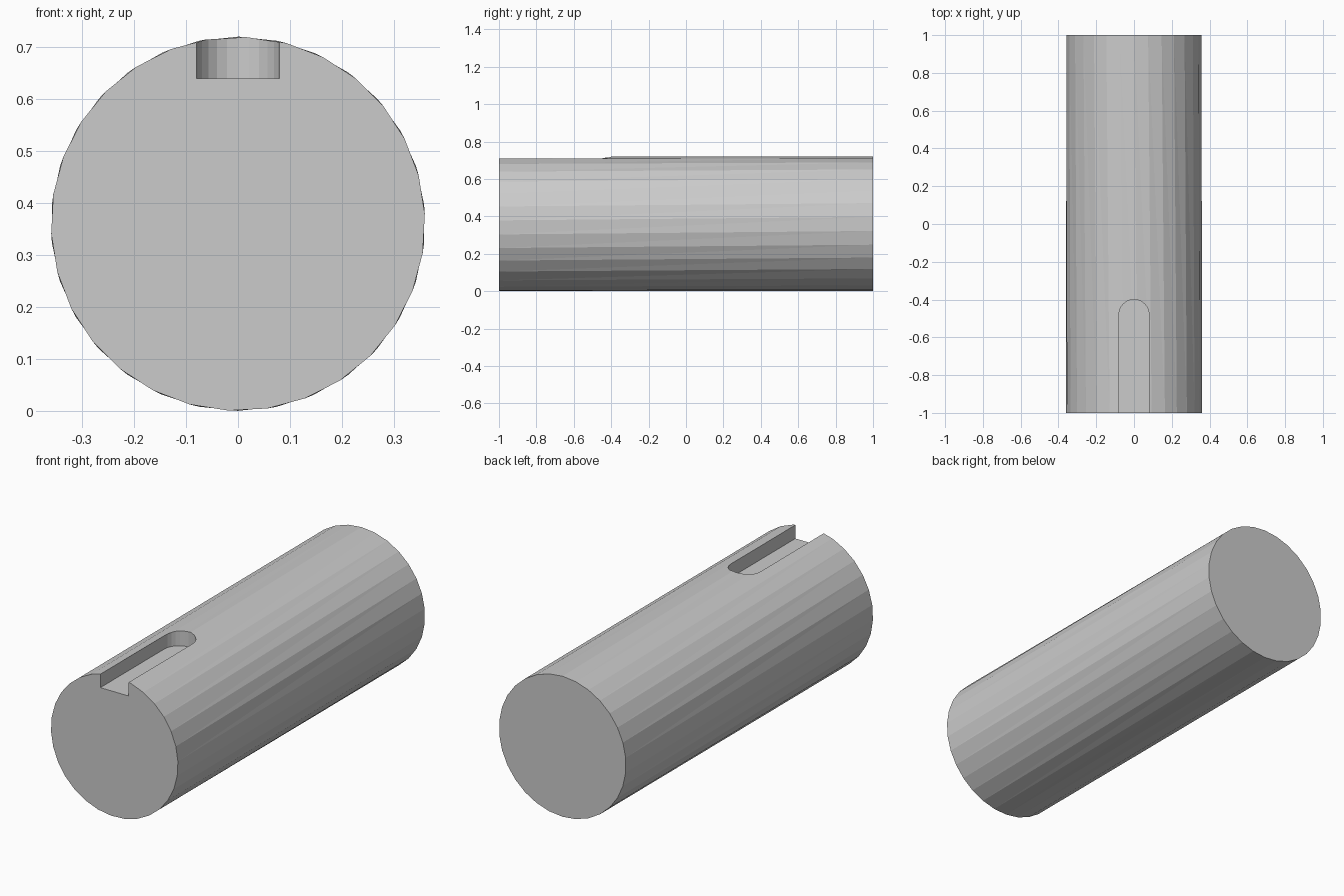
import bpy
import bmesh
from math import sin, cos, pi, radians

if "Cube" in bpy.data.objects:
    bpy.data.objects.remove(bpy.data.objects["Cube"])

RADIUS, HALF, SIDES = 0.36, 1.0, 30
SLOT_R, SLOT_FLOOR, SLOT_END = 0.08, 0.64, -0.48

steel = bpy.data.materials.new("plain grey")
steel.use_nodes = True
grey = (0.6, 0.6, 0.6, 1)
steel.diffuse_color = grey
steel.node_tree.nodes["Principled BSDF"].inputs["Base Color"].default_value = grey


def loft(name, start, end):
    """Closed solid between two matching rings of points."""
    bm = bmesh.new()
    a = [bm.verts.new(p) for p in start]
    b = [bm.verts.new(p) for p in end]
    n = len(a)
    bm.faces.new(a)
    bm.faces.new(b)
    for i in range(n):
        j = (i + 1) % n
        # split each side so a slight twist stays in flat facets
        bm.faces.new((a[i], a[j], b[j]))
        bm.faces.new((a[i], b[j], b[i]))
    bmesh.ops.recalc_face_normals(bm, faces=bm.faces)
    mesh = bpy.data.meshes.new(name)
    bm.to_mesh(mesh)
    bm.free()
    mesh.materials.append(steel)
    obj = bpy.data.objects.new(name, mesh)
    bpy.context.collection.objects.link(obj)
    return obj


def ring(y, turn):
    angles = [2 * pi * i / SIDES + radians(turn) for i in range(SIDES)]
    return [(RADIUS * cos(t), y, RADIUS + RADIUS * sin(t)) for t in angles]


# Round shaft, with facets turned slightly from end to end
shaft = loft("shaft", ring(-HALF, 3), ring(HALF, 6))

# Keyway cutter: round at the inner end, open through the front
outline = [(SLOT_R, -1.2)]
outline += [(SLOT_R * cos(pi * i / 12), SLOT_END + SLOT_R * sin(pi * i / 12))
            for i in range(13)]
outline += [(-SLOT_R, -1.2)]
cutter = loft("keyway_cutter",
              [(x, y, SLOT_FLOOR) for x, y in outline],
              [(x, y, 0.9) for x, y in outline])
cutter.hide_render = True

# Cut the keyway
cut = shaft.modifiers.new("keyway", 'BOOLEAN')
cut.operation = 'DIFFERENCE'
cut.solver = 'EXACT'
cut.object = cutter
bpy.context.view_layer.objects.active = shaft
bpy.ops.object.modifier_apply(modifier=cut.name)
bpy.data.objects.remove(cutter)
